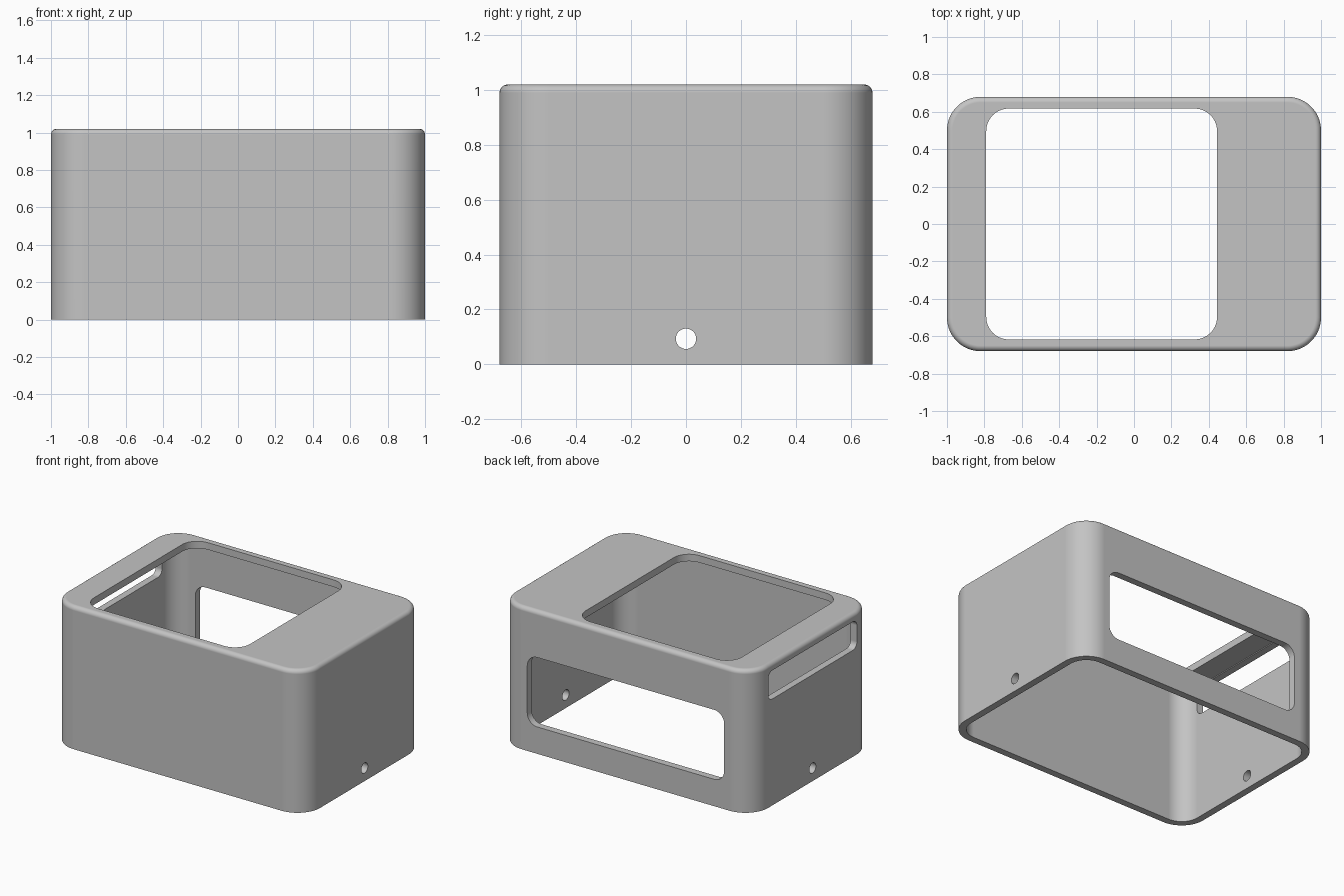
import bpy
import bmesh
import math
from mathutils import Matrix

if "Cube" in bpy.data.objects:
    bpy.data.objects.remove(bpy.data.objects["Cube"], do_unlink=True)

# Overall sizes
HALF_X, HALF_Y, HEIGHT = 1.0, 0.68, 1.02
CORNER, WALL, TOP_ROUND = 0.18, 0.05, 0.03

grey = bpy.data.materials.new("plain grey")
grey.use_nodes = True
GREY = (0.55, 0.55, 0.55, 1)
grey.diffuse_color = GREY
grey.node_tree.nodes["Principled BSDF"].inputs["Base Color"].default_value = GREY


def rounded_rect(hx, hy, r, steps=14):
    """Counter-clockwise outline of a rectangle with round corners."""
    points = []
    for i, (sx, sy) in enumerate([(1, 1), (-1, 1), (-1, -1), (1, -1)]):
        for k in range(steps + 1):
            a = math.pi / 2 * (i + k / steps)
            points.append((sx * (hx - r) + r * math.cos(a),
                           sy * (hy - r) + r * math.sin(a)))
    return points


def loft(name, rings, matrix=Matrix()):
    """Solid through (outline, height) rings, capped at both ends."""
    bm = bmesh.new()
    loops = [[bm.verts.new((x, y, z)) for x, y in pts] for pts, z in rings]
    n = len(loops[0])
    for low, high in zip(loops, loops[1:]):
        for i in range(n):
            j = (i + 1) % n
            bm.faces.new((low[i], low[j], high[j], high[i]))
    bm.faces.new(loops[0][::-1])
    bm.faces.new(loops[-1])
    bm.transform(matrix)
    bmesh.ops.recalc_face_normals(bm, faces=bm.faces)
    mesh = bpy.data.meshes.new(name)
    bm.to_mesh(mesh)
    bm.free()
    mesh.materials.append(grey)
    obj = bpy.data.objects.new(name, mesh)
    bpy.context.collection.objects.link(obj)
    return obj


def prism(name, hx, hy, r, depth, matrix):
    """Round-cornered cutter, centred on its own origin."""
    pts = rounded_rect(hx, hy, r)
    return loft(name, [(pts, -depth / 2), (pts, depth / 2)], matrix)


# Outer body with a softly rounded top edge
rings = [(rounded_rect(HALF_X, HALF_Y, CORNER), 0)]
for k in range(7):
    a = math.pi / 2 * k / 6
    inset = TOP_ROUND * (1 - math.cos(a))
    rings.append((rounded_rect(HALF_X - inset, HALF_Y - inset, CORNER - inset),
                  HEIGHT - TOP_ROUND + TOP_ROUND * math.sin(a)))
case = loft("case_shell", rings)

# Cutters: open-bottomed cavity, top window, back window, side slot, side holes
T = Matrix.Translation
face_y = Matrix.Rotation(math.pi / 2, 4, "X")   # outline in x-z
face_x = Matrix.Rotation(math.pi / 2, 4, "Z") @ face_y   # outline in y-z
inner = rounded_rect(HALF_X - WALL, HALF_Y - WALL, CORNER - WALL)
cutters = [
    loft("cavity_cutter", [(inner, -0.1), (inner, HEIGHT - WALL)]),
    prism("top_window_cutter", 0.617, 0.617, 0.12, 0.4, T((-0.173, 0, HEIGHT))),
    prism("back_window_cutter", 0.778, 0.248, 0.08, 0.3,
          T((0, HALF_Y, 0.44)) @ face_y),
    prism("side_slot_cutter", 0.50, 0.102, 0.045, 0.2,
          T((-HALF_X, 0, 0.862)) @ face_x),
    prism("side_hole_cutter", 0.037, 0.037, 0.0369, 2.4,
          T((0, 0, 0.093)) @ face_x),
]

bpy.ops.object.select_all(action="DESELECT")
case.select_set(True)
bpy.context.view_layer.objects.active = case
for cutter in cutters:
    cutter.hide_render = True
    cut = case.modifiers.new(cutter.name, "BOOLEAN")
    cut.operation = "DIFFERENCE"
    cut.solver = "EXACT"
    cut.object = cutter
    bpy.ops.object.modifier_apply(modifier=cut.name)
    bpy.data.objects.remove(cutter, do_unlink=True)

# Smooth corners, crisp rims, flat panels
bpy.ops.object.shade_smooth_by_angle(angle=math.radians(30))
weighted = case.modifiers.new("flat_panels", "WEIGHTED_NORMAL")
weighted.keep_sharp = True
